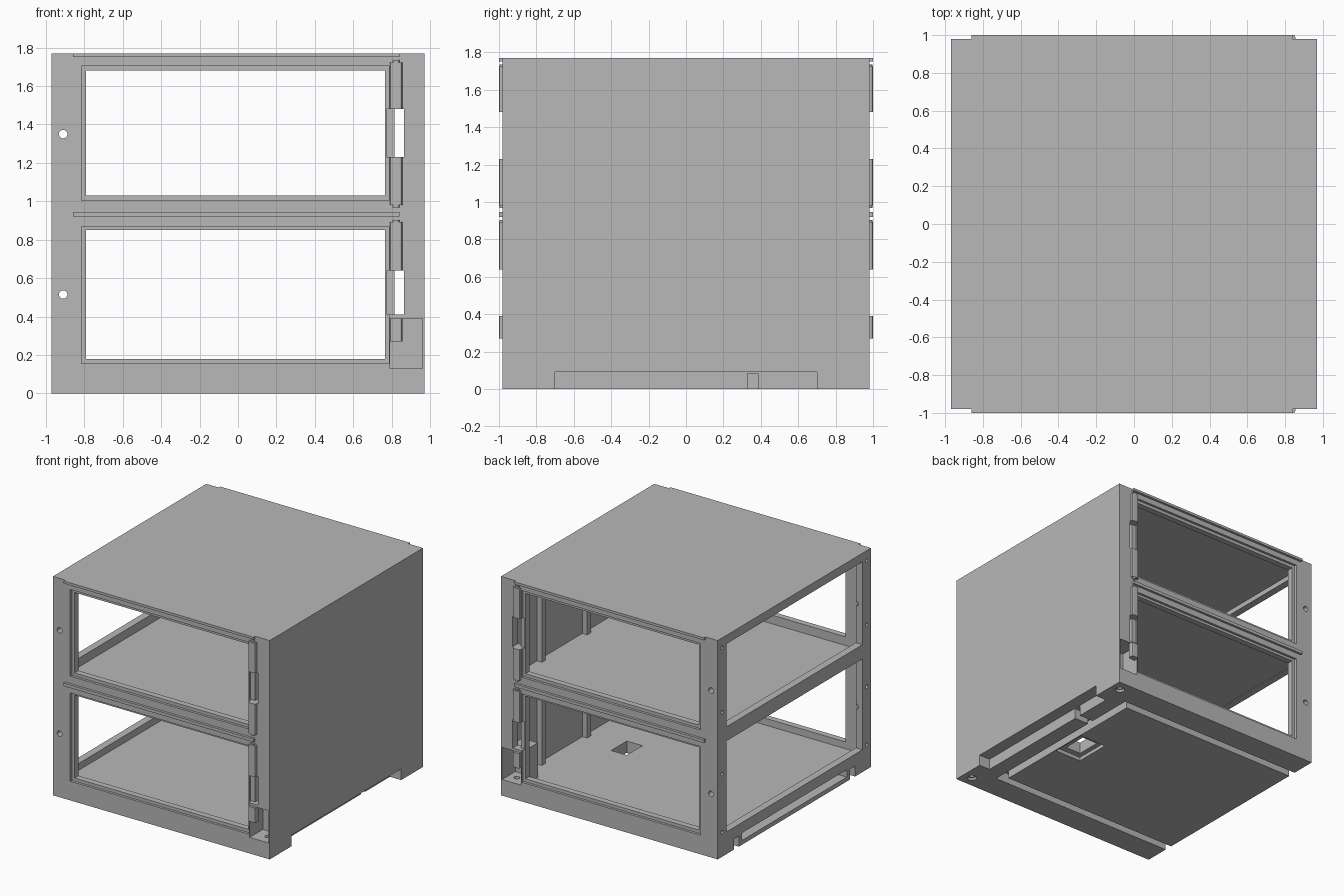
import bpy, bmesh
from mathutils import Matrix, Vector

old = bpy.data.objects.get("Cube")
if old:
    bpy.data.objects.remove(old, do_unlink=True)

grey = bpy.data.materials.new("plain_grey")
grey.use_nodes = True
grey.diffuse_color = (0.48, 0.48, 0.48, 1)
grey.node_tree.nodes["Principled BSDF"].inputs["Base Color"].default_value = (0.48, 0.48, 0.48, 1)


def make(name, bm):
    mesh = bpy.data.meshes.new(name)
    bm.to_mesh(mesh)
    bm.free()
    mesh.materials.append(grey)
    ob = bpy.data.objects.new(name, mesh)
    bpy.context.scene.collection.objects.link(ob)
    return ob


def box(name, x, y, z, bevel=0):
    bm = bmesh.new()
    bmesh.ops.create_cube(bm, size=1)
    for v in bm.verts:
        v.co = Vector([(r[0] + r[1]) / 2 + c * abs(r[1] - r[0]) for c, r in zip(v.co, (x, y, z))])
    if bevel:
        edges = [e for e in bm.edges if abs(e.verts[0].co.z - e.verts[1].co.z) > 0.01]
        bmesh.ops.bevel(bm, geom=edges, offset=bevel, segments=2, profile=0.5, affect='EDGES')
    return make(name, bm)


def rod(name, centre, axis, radius, length, sides=24):
    bm = bmesh.new()
    turn = Vector((0, 0, 1)).rotation_difference(Vector(axis)).to_matrix().to_4x4()
    bmesh.ops.create_cone(bm, cap_ends=True, segments=sides, radius1=radius, radius2=radius,
                          depth=length, matrix=Matrix.Translation(centre) @ turn)
    return make(name, bm)


def combine(target, tool, operation='DIFFERENCE'):
    tool.hide_render = True
    mod = target.modifiers.new("cut", 'BOOLEAN')
    mod.operation = operation
    mod.solver = 'EXACT'
    mod.object = tool
    bpy.context.view_layer.objects.active = target
    bpy.ops.object.modifier_apply(modifier=mod.name)
    bpy.data.objects.remove(tool, do_unlink=True)


body = box("cabinet_body", (-.97, .97), (-.98, .98), (0, 1.77))


def cut(x, y, z):
    combine(body, box("cutter", x, y, z))


def drill(centre, axis, radius, length):
    combine(body, rod("cutter", centre, axis, radius, length))


# Two compartments, hollow inside
for floor, ceiling in ((.125, .92), (.96, 1.74)):
    cut((-.91, .91), (-.91, .91), (floor, ceiling))

# Corner housings for the pockets
for s in (-1, 1):
    combine(body, box("housing", (.772, .94), (s * .79, s * .94), (.11, .405)), 'UNION')

# Door openings through front and back, and side openings on the right
for low, high in ((.18, .85), (1.03, 1.68)):
    cut((-.79, .765), (-1.1, 1.1), (low, high))
for low, high in ((.18, .915), (1.03, 1.7)):
    cut((-1.1, -.8), (-.87, .87), (low, high))

for s in (-1, 1):
    # Rebates round the door openings
    for low, high in ((.155, .87), (1.005, 1.705)):
        cut((-.815, .785), (s * .96, s * 1.1), (low, high))
    # Hinge slots: shallow seat, then clear hole
    for low, high in ((.41, .64), (1.23, 1.48)):
        cut((.775, .865), (s * .945, s * 1.1), (low, high))
        cut((.815, .865), (s * .88, s * 1.1), (low, high))
    # Bottom corner pocket with screw hole below
    cut((.79, .96), (s * .81, s * 1.1), (.13, .39))
    drill((.89, s * .89, .05), (0, 0, 1), .022, .3)
    drill((.89, s * .89, 0), (0, 0, 1), .036, .04)
    # Latch holes and side screw holes
    for z in (.515, 1.35):
        drill((-.91, s * .97, z), (0, 1, 0), .022, .24)
    for z in (.2, .67, 1.17, 1.69):
        drill((-.97, s * .925, z), (1, 0, 0), .014, .12)

# Underside: U-shaped groove, foot notch, cable gap, tray slot, floor hole
for s in (-1, 1):
    cut((-1.1, .74), (s * .71, s * .775), (-.1, .085))
cut((.67, .74), (-.775, .775), (-.1, .0851))
cut((.87, 1.1), (-.7, .7), (-.1, .09))
cut((.7, .9), (.33, .385), (-.1, .084))
cut((-1.1, .3), (-.67, .67), (.035, .095))
cut((.42, .66), (-.15, .15), (-.1, .03))
cut((.46, .6), (-.1, .1), (-.1, .2))

# Vertical ribs on the closed inner wall
for level, (low, high) in enumerate(((.12, .925), (.955, 1.745))):
    for i, y in enumerate((-.58, 0, .58)):
        box(f"wall_rib_{level}_{i}", (.867, .92), (y - .025, y + .025), (low, high))

for s, side in ((-1, "front"), (1, "back")):
    # Drip strips above each door
    for i, (low, high) in enumerate(((.92, .945), (1.75, 1.77))):
        box(f"{side}_strip_{i}", (-.86, .84), (s * .97, s), (low, high))
    # Hinge barrels and pins
    for i, (low, high) in enumerate(((.27, .39), (.64, .893), (.98, 1.23), (1.48, 1.723))):
        box(f"{side}_hinge_{i}", (.79, .855), (s * .95, s), (low, high), bevel=.012)
    for i, (low, high) in enumerate(((.85, .903), (.968, 1.02), (1.69, 1.735))):
        rod(f"{side}_pin_{i}", (.8225, s * .981, (low + high) / 2), (0, 0, 1), .017, high - low, 16)
